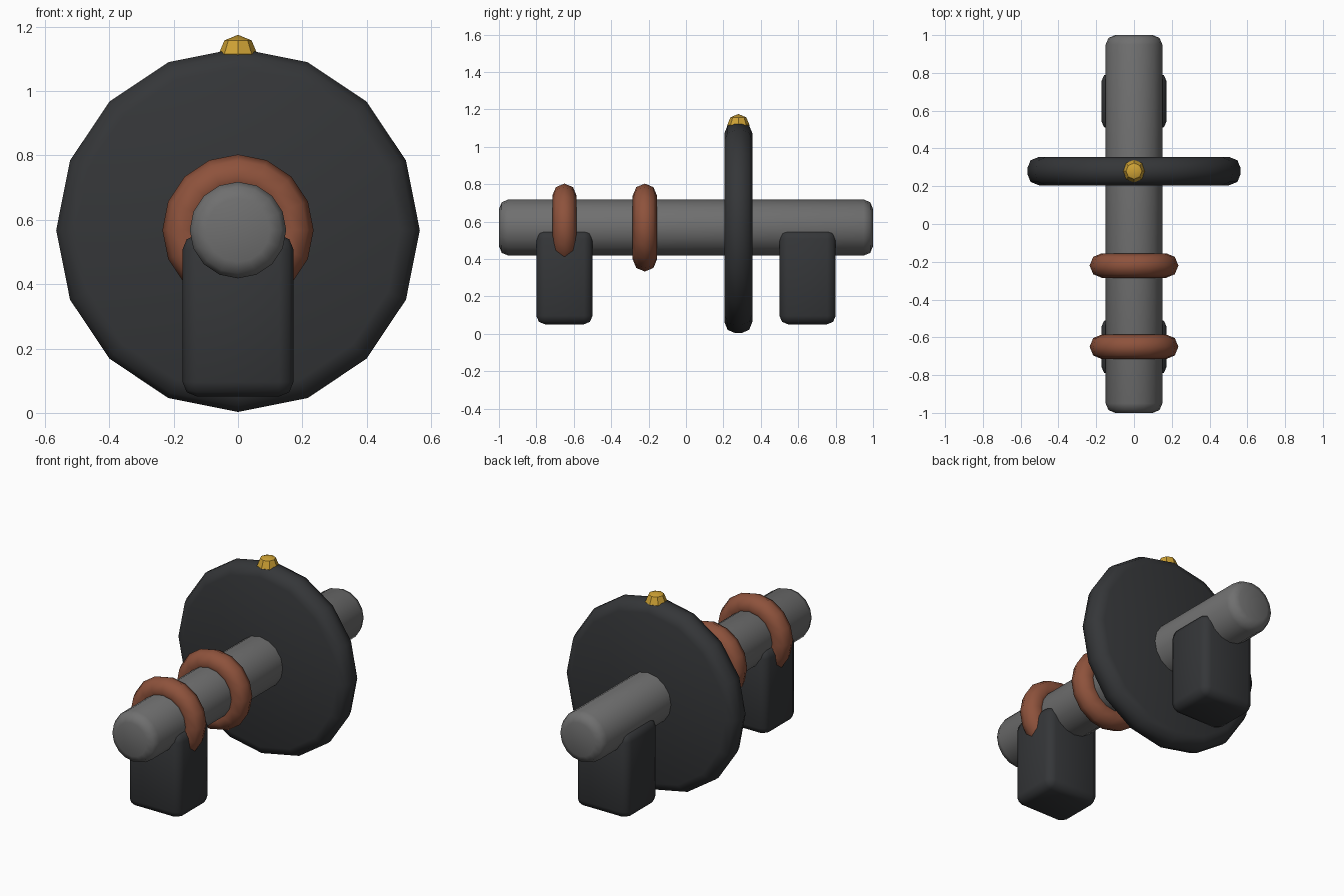
import bpy
from math import pi

if "Cube" in bpy.data.objects:
    bpy.data.objects.remove(bpy.data.objects["Cube"])

AXIS_Z = 0.568


def material(name, rgb):
    m = bpy.data.materials.new(name)
    m.diffuse_color = (*rgb, 1)
    m.use_nodes = True
    m.node_tree.nodes["Principled BSDF"].inputs["Base Color"].default_value = m.diffuse_color
    return m


steel = material("steel", (0.16, 0.16, 0.16))
iron = material("dark_iron", (0.035, 0.037, 0.04))
copper = material("copper", (0.27, 0.085, 0.045))
gold = material("gold", (0.62, 0.36, 0.035))


def finish(name, mat, bevel=0, angle=50):
    ob = bpy.context.object
    ob.name = name
    ob.data.materials.append(mat)
    bpy.ops.object.transform_apply(location=False, rotation=True, scale=True)
    if bevel:
        mod = ob.modifiers.new("Bevel", "BEVEL")
        mod.width = bevel
        mod.segments = 2
        mod.limit_method = "ANGLE"
        mod.angle_limit = pi / 6
        bpy.ops.object.modifier_apply(modifier="Bevel")
    bpy.ops.object.shade_smooth_by_angle(angle=angle * pi / 180)
    return ob


def cylinder(name, radius, length, y, mat, bevel):
    bpy.ops.mesh.primitive_cylinder_add(vertices=16, radius=radius, depth=length,
                                        location=(0, y, AXIS_Z), rotation=(pi / 2, 0, 0))
    finish(name, mat, bevel)


# Shaft and flywheel
cylinder("shaft", 0.15, 2.0, 0, steel, 0.05)
cylinder("flywheel", 0.565, 0.15, 0.28, iron, 0.06)

# Bearing blocks under both ends of the shaft
for name, y in (("front_bearing_block", -0.65), ("back_bearing_block", 0.65)):
    bpy.ops.mesh.primitive_cube_add(size=1, location=(0, y, 0.302))
    bpy.context.object.scale = (0.345, 0.3, 0.502)
    finish(name, iron, 0.045)

# Copper collars
for name, y in (("front_collar", -0.65), ("middle_collar", -0.22)):
    bpy.ops.mesh.primitive_torus_add(major_radius=0.17, minor_radius=0.065,
                                     major_segments=16, minor_segments=8,
                                     location=(0, y, AXIS_Z), rotation=(pi / 2, 0, 0))
    finish(name, copper)

# Marker bead on the flywheel rim
bpy.ops.mesh.primitive_uv_sphere_add(segments=8, ring_count=4, radius=0.06,
                                     location=(0, 0.28, 1.115))
finish("rim_marker", gold, angle=30)
